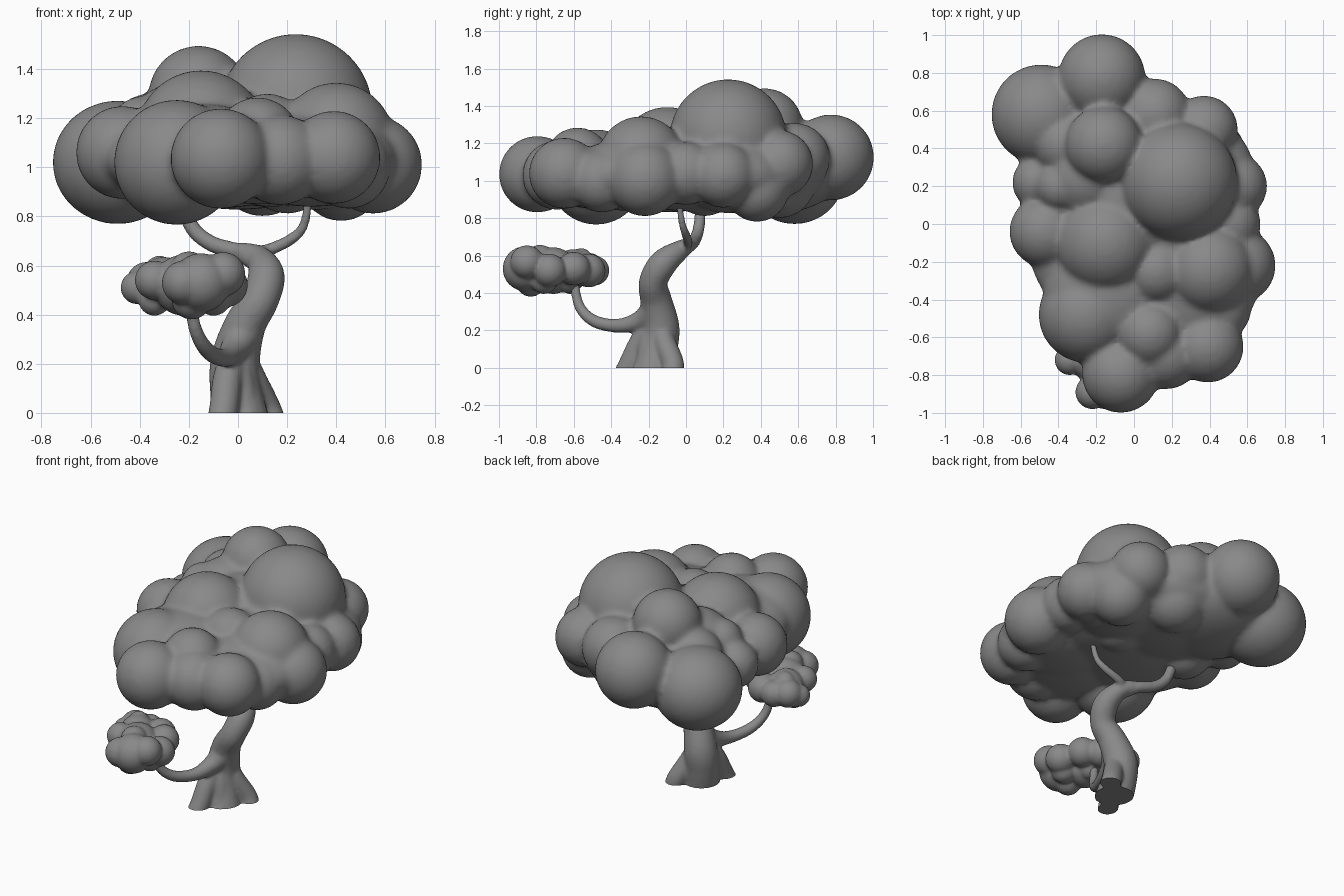
import bpy, bmesh
from mathutils import Vector, Matrix

grey = bpy.data.materials.new("dark_grey")
grey.diffuse_color = (0.25, 0.25, 0.25, 1)


def fuse(name, bm, voxel, smooth):
    """Turn overlapping solids into one softly blended, smooth skin."""
    me = bpy.data.meshes.new(name)
    bm.to_mesh(me)
    bm.free()
    me.materials.append(grey)
    ob = bpy.data.objects.new(name, me)
    bpy.context.collection.objects.link(ob)
    r = ob.modifiers.new("fuse", 'REMESH')
    r.mode, r.voxel_size, r.use_smooth_shade = 'VOXEL', voxel, True
    s = ob.modifiers.new("soften", 'SMOOTH')
    s.factor, s.iterations = 0.5, smooth
    return ob


def foliage(name, balls, voxel, smooth):
    """Billows as (x, y, z, radius[, height ratio])."""
    bm = bmesh.new()
    for x, y, z, r, *flat in balls:
        k = flat[0] if flat else 1.0
        bmesh.ops.create_icosphere(bm, subdivisions=4, radius=r,
            matrix=Matrix.Translation((x, y, z)) @ Matrix.Diagonal((1, 1, k, 1)))
    return fuse(name, bm, voxel, smooth)


def tube(bm, pts, sides=20, steps=6):
    """Round limb through (x, y, z, radius) points, Catmull-Rom smoothed."""
    p = [Vector(q) for q in pts]
    p = [2 * p[0] - p[1]] + p + [2 * p[-1] - p[-2]]
    path = []
    for a, b, c, d in zip(p, p[1:], p[2:], p[3:]):
        for i in range(steps):
            t = i / steps
            path.append(0.5 * (2 * b + (c - a) * t + (2 * a - 5 * b + 4 * c - d) * t * t
                               + (3 * b - a - 3 * c + d) * t ** 3))
    path.append(p[-2])
    rings = []
    side = Vector((1, 0, 0))
    for i, q in enumerate(path):
        tan = (path[min(i + 1, len(path) - 1)] - path[max(i - 1, 0)]).xyz.normalized()
        side = (side - tan * side.dot(tan)).normalized()
        rings.append([bm.verts.new(q.xyz + Matrix.Rotation(6.28318531 * k / sides, 3, tan)
                                   @ side * q.w) for k in range(sides)])
    for a, b in zip(rings, rings[1:]):
        for k in range(sides):
            m = (k + 1) % sides
            bm.faces.new((a[k], a[m], b[m], b[k]))
    bm.faces.new(rings[0][::-1])
    bm.faces.new(rings[-1])


# Main canopy: large billows, then flat filler closing the gaps and underside
billows = [
    (-.49, .58, 1.02, .265, .95), (-.17, .775, 1.125, .23), (.235, .225, 1.23, .313),
    (-.16, .42, 1.29, .205), (.37, .5, 1.09, .18), (.53, .2, 1.03, .175),
    (.55, -.22, 1.01, .2), (.4, -.24, 1.11, .235), (-.47, -.04, 1.06, .19),
    (-.15, -.1, 1.13, .265), (-.25, -.48, 1.02, .255), (-.07, -.795, 1.035, .205),
    (.39, -.65, 1.04, .19), (.17, -.69, 1.03, .185), (.08, -.58, 1.11, .175),
    (-.5, .22, 1.04, .145), (-.39, .2, 1.16, .13), (.12, -.25, 1.13, .17),
    (.11, .58, 1.12, .19), (-.25, .25, 1.12, .22), (.45, -.45, 1.0, .17),
    (.5, 0, 1.04, .17), (-.36, .42, 1.13, .17)]
filler = [
    (0, .3, 1.03, .45, .45), (-.1, -.1, 1.03, .46, .43), (.15, 0, 1.05, .45, .47),
    (.1, -.45, 1.02, .38, .45), (-.2, .45, 1.03, .38, .55), (.3, .25, 1.03, .34, .6),
    (.3, -.3, 1.03, .36, .53), (-.15, -.35, 1.06, .33, .6), (0, .15, 1.15, .35, .5),
    (.42, .38, .95, .17), (.1, .5, .99, .19), (-.3, .1, .98, .17), (.2, .1, .98, .17)]
foliage("canopy", billows + filler, 0.018, 7)

# Small low bush, stretched diagonally
foliage("small_bush", [
    (-.06, -.85, .565, .09), (-.15, -.86, .53, .12), (-.22, -.71, .52, .125),
    (-.3, -.6, .53, .105), (-.37, -.52, .53, .085), (-.41, -.57, .51, .068),
    (-.29, -.49, .52, .08), (-.19, -.52, .52, .09), (-.11, -.6, .53, .09),
    (-.05, -.73, .52, .09), (-.22, -.89, .53, .09), (-.34, -.72, .54, .08),
    (-.19, -.83, .46, .08), (-.34, -.62, .46, .065), (-.2, -.64, .47, .07),
    (-.2, -.78, .58, .078), (-.32, -.56, .58, .06), (-.1, -.76, .47, .075),
], 0.011, 3)

# Trunk, roots and limbs
bm = bmesh.new()
tube(bm, [(.02, -.18, -.06, .115), (-.01, -.15, .1, .105), (-.01, -.135, .22, .1),
          (.03, -.16, .36, .085), (.09, -.175, .46, .076), (.115, -.12, .56, .075),
          (.08, -.03, .63, .053), (.0, .02, .66, .036)])
for x, y, r in ((-.06, -.31, .06), (.12, -.08, .06), (.03, -.22, .06)):
    tube(bm, [(x * 1.2, y - .03 * (y < -.2), -.06, r), (x * .95, y + .01, .02, r),
              (x * .5 - .01, y * .5 - .08, .15, .06), (0, -.14, .28, .05)])
tube(bm, [(.1, -.06, .61, .05), (.0, .02, .655, .036), (-.11, .05, .69, .033),
          (-.19, .07, .76, .031), (-.24, .08, .9, .028)])
tube(bm, [(.06, -.02, .645, .035), (.13, .01, .665, .026), (.22, 0, .71, .023),
          (.27, -.02, .77, .019), (.29, -.04, .9, .017)])
tube(bm, [(.02, -.16, .32, .08), (-.02, -.24, .255, .055), (-.06, -.36, .225, .038),
          (-.12, -.49, .25, .033), (-.17, -.57, .33, .028), (-.2, -.6, .47, .023)])
trunk = fuse("trunk", bm, 0.01, 5)

# Flat ground cut on the trunk
ev = trunk.evaluated_get(bpy.context.evaluated_depsgraph_get())
me = bpy.data.meshes.new_from_object(ev)
bm = bmesh.new()
bm.from_mesh(me)
bmesh.ops.bisect_plane(bm, geom=bm.verts[:] + bm.edges[:] + bm.faces[:],
                       plane_co=(0, 0, 0), plane_no=(0, 0, -1), clear_outer=True)
bmesh.ops.holes_fill(bm, edges=[e for e in bm.edges if e.is_boundary], sides=0)
for f in bm.faces:
    f.smooth = abs(f.normal.z) < 0.999
bm.to_mesh(me)
bm.free()
trunk.modifiers.clear()
trunk.data = me
